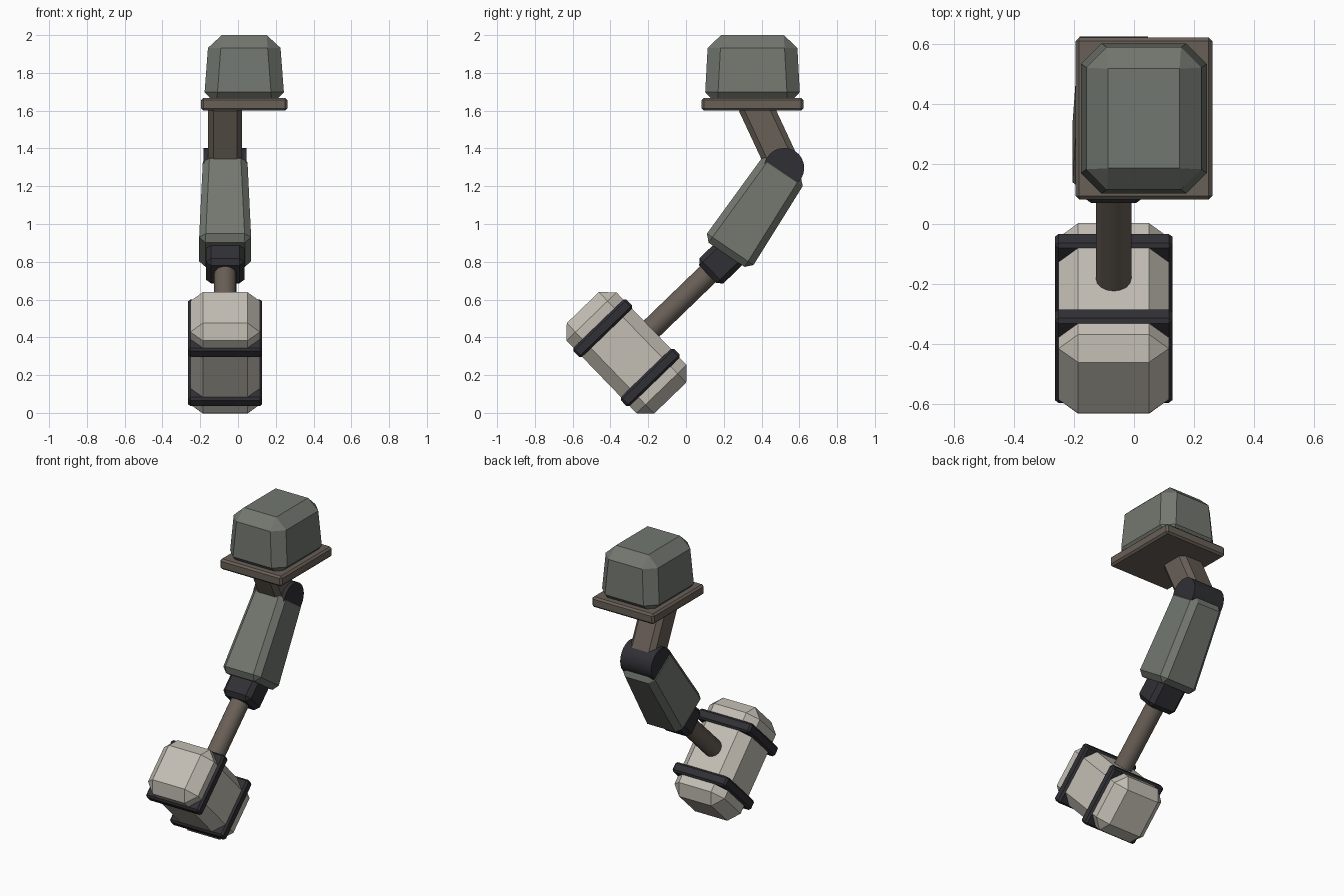
import bpy, bmesh
from math import radians
from mathutils import Vector, Matrix

if "Cube" in bpy.data.objects:
    bpy.data.objects.remove(bpy.data.objects["Cube"])

ARM_X = -0.068
ELBOW = Vector((ARM_X, 0.52, 1.297))
HEAD = Vector((ARM_X, -0.315, 0.318))


def material(name, rgb):
    m = bpy.data.materials.new(name)
    m.diffuse_color = (*rgb, 1)
    m.use_nodes = True
    m.node_tree.nodes["Principled BSDF"].inputs["Base Color"].default_value = m.diffuse_color
    return m


GREEN = material("green_grey", (0.17, 0.185, 0.16))
BROWN = material("brown_metal", (0.14, 0.115, 0.095))
DARK = material("dark_metal", (0.03, 0.03, 0.036))
PALE = material("pale_stone", (0.55, 0.52, 0.46))


def finish(bm, name, pivot, tilt, mat):
    bmesh.ops.recalc_face_normals(bm, faces=bm.faces)
    mesh = bpy.data.meshes.new(name)
    bm.to_mesh(mesh)
    bm.free()
    mesh.materials.append(mat)
    ob = bpy.data.objects.new(name, mesh)
    ob.location = pivot
    ob.rotation_euler = (radians(tilt), 0, 0)
    bpy.context.collection.objects.link(ob)
    return ob


def block(name, pivot, tilt, low, high, z0, z1, bevel, mat, y=0):
    """Chamfered box along local z; low/high are (half x, half y) at z0/z1."""
    bm = bmesh.new()
    bmesh.ops.create_cube(bm, size=2)
    for v in bm.verts:
        hx, hy = high if v.co.z > 0 else low
        v.co = (v.co.x * hx, v.co.y * hy + y, z1 if v.co.z > 0 else z0)
    bmesh.ops.bevel(bm, geom=bm.edges[:], offset=bevel, segments=1,
                    profile=0.5, affect='EDGES')
    return finish(bm, name, pivot, tilt, mat)


def cylinder(name, pivot, tilt, radius, z0, z1, sides, mat, across=False):
    bm = bmesh.new()
    bmesh.ops.create_cone(bm, cap_ends=True, segments=sides, radius1=radius,
                          radius2=radius, depth=z1 - z0)
    bmesh.ops.translate(bm, verts=bm.verts, vec=(0, 0, (z0 + z1) / 2))
    if across:
        bmesh.ops.rotate(bm, verts=bm.verts, matrix=Matrix.Rotation(radians(90), 3, 'Y'))
    ob = finish(bm, name, pivot, tilt, mat)
    bpy.context.view_layer.objects.active = ob
    ob.select_set(True)
    bpy.ops.object.shade_smooth_by_angle(angle=radians(35))
    ob.select_set(False)
    return ob


# shoulder pad and its rim plate
SHOULDER = (0.033, 0.352, 0)
block("shoulder_pad", SHOULDER, 0, (0.215, 0.254), (0.187, 0.234), 1.63, 2.0, 0.068, GREEN)
block("shoulder_plate", SHOULDER, 0, (0.228, 0.27), (0.228, 0.27), 1.6, 1.668, 0.012, BROWN)

# arm: upper link, elbow joint, forearm shell
block("upper_arm", ELBOW, 25, (0.09, 0.09), (0.09, 0.09), 0, 0.4, 0.028, BROWN)
cylinder("elbow_joint", ELBOW, 0, 0.106, -0.114, 0.114, 24, DARK, across=True)
block("forearm", ELBOW, -34, (0.139, 0.15), (0.117, 0.13), -0.552, 0.01, 0.035, GREEN, y=0.004)

# wrist collar and handle rod, both aligned with the hammer
block("wrist_collar", HEAD, -46, (0.102, 0.092), (0.102, 0.092), 0.598, 0.8, 0.027, DARK)
cylinder("handle", HEAD, -46, 0.059, 0, 0.7, 16, BROWN)

# hammer head with two square bands
block("hammer_head", HEAD, -46, (0.184, 0.333), (0.184, 0.333), -0.184, 0.184, 0.066, PALE)
for side, label in ((-1, "front"), (1, "rear")):
    block(f"{label}_band", HEAD, -46, (0.196, 0.033), (0.196, 0.033),
          -0.196, 0.196, 0.012, DARK, y=side * 0.181)
